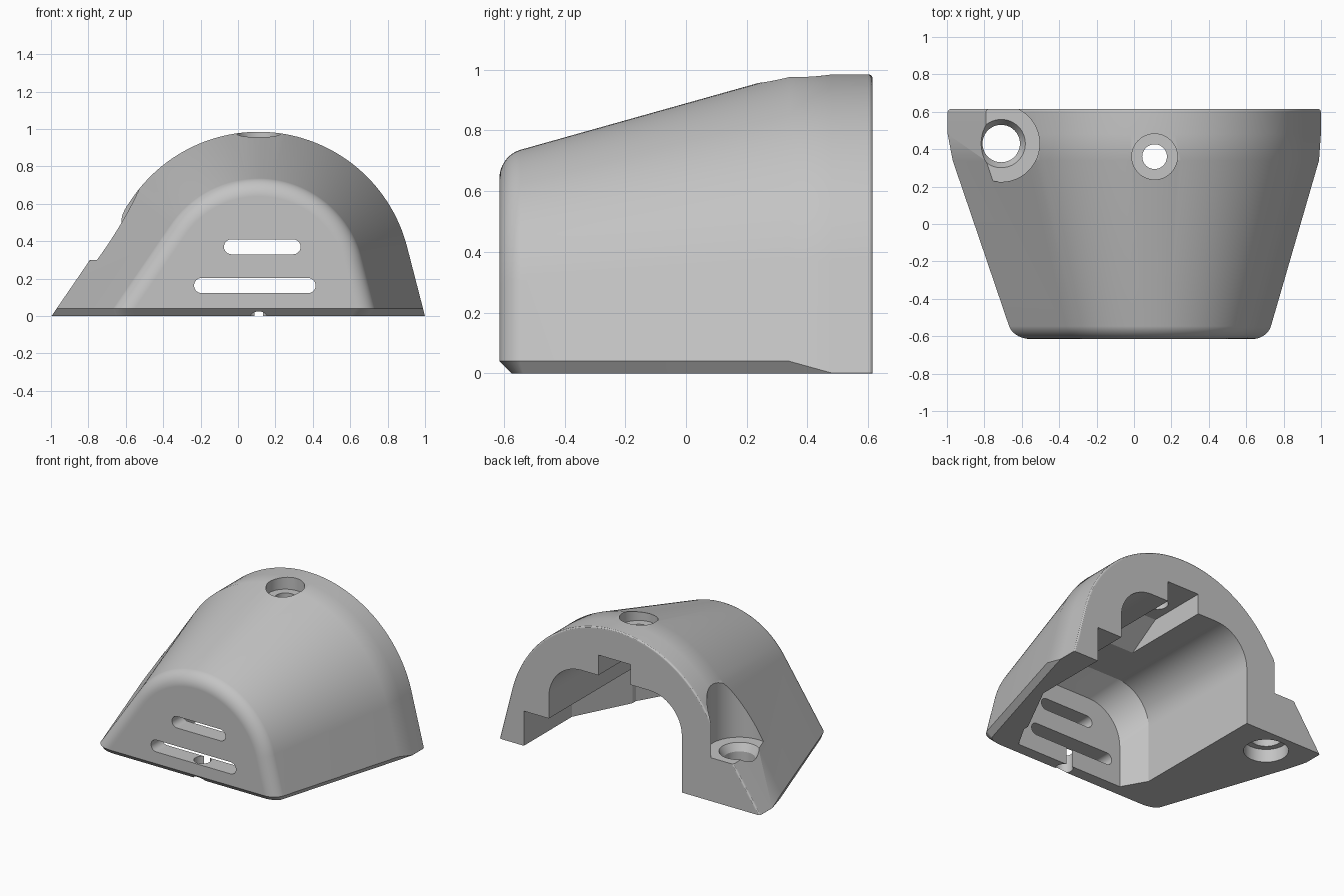
import bpy
import bmesh
from math import sin, cos, pi, atan2
from mathutils import Matrix

if "Cube" in bpy.data.objects:
    bpy.data.objects.remove(bpy.data.objects["Cube"])

TONE = (0.55, 0.55, 0.55, 1)
grey = bpy.data.materials.new("plain_grey")
grey.use_nodes = True
grey.diffuse_color = TONE
grey.node_tree.nodes["Principled BSDF"].inputs["Base Color"].default_value = TONE

CX, CZ = 0.11, 0.165      # axis of the domed body
BACK, FRONT = 0.615, -0.615


def new_object(name, bm):
    bmesh.ops.recalc_face_normals(bm, faces=bm.faces)
    mesh = bpy.data.meshes.new(name)
    bm.to_mesh(mesh)
    bm.free()
    mesh.materials.append(grey)
    obj = bpy.data.objects.new(name, mesh)
    bpy.context.scene.collection.objects.link(obj)
    return obj


def loft(name, rings, chamfered_front=False):
    """Skin a list of equal-length closed rings and cap both ends."""
    bm = bmesh.new()
    loops = [[bm.verts.new(p) for p in ring] for ring in rings]
    n = len(loops[0])
    for a, b in zip(loops, loops[1:]):
        for i in range(n):
            j = (i + 1) % n
            bm.faces.new((a[i], a[j], b[j], b[i]))
    first = loops[0]
    if chamfered_front:
        bm.faces.new(first[1:-1])
        bm.faces.new((first[0], first[1], first[-2], first[-1]))
    else:
        bm.faces.new(first)
    bm.faces.new(loops[-1])
    return new_object(name, bm)


def cylinder(name, x, y, r, z0, z1, r_top=None):
    bm = bmesh.new()
    bmesh.ops.create_cone(bm, cap_ends=True, segments=48, radius1=r,
                          radius2=r if r_top is None else r_top, depth=z1 - z0,
                          matrix=Matrix.Translation((x, y, (z0 + z1) / 2)))
    return new_object(name, bm)


def prism_x(name, side_profile, x0, x1):
    return loft(name, [[(x, y, z) for y, z in side_profile] for x in (x0, x1)])


def prism_y(name, profile, y0, y1):
    return loft(name, [[(x, y, z) for x, z in profile] for y in (y0, y1)])


def prism_z(name, plan, z0, z1):
    return loft(name, [[(x, y, z) for x, y in plan] for z in (z0, z1)])


# Body section: a dome with two unequal tangent flanks and a chamfered foot
A_LEFT, A_RIGHT = atan2(0.565, -0.825), atan2(0.25, 0.968)


def flank_x(angle, r, z):
    return CX + (r - (z - CZ) * sin(angle)) / cos(angle)


def body_ring(y, r):
    h = 0.04 * min(1, max(0.03, (0.48 - y) / 0.14))
    foot_y = y
    if y < -0.52:
        foot_y = -0.575 + (y - FRONT) * 0.055 / 0.095
    left = [(flank_x(A_LEFT, r, 0) + h, foot_y, 0), (flank_x(A_LEFT, r, h), y, h)]
    right = [(flank_x(A_RIGHT, r, h), y, h), (flank_x(A_RIGHT, r, 0) - h, foot_y, 0)]
    steps = 56
    arc = []
    for i in range(steps + 1):
        a = A_LEFT + (A_RIGHT - A_LEFT) * i / steps
        arc.append((CX + r * cos(a), y, CZ + r * sin(a)))
    return left + arc + right


R_BACK, R_FRONT = 0.82, 0.575
body_rings = []
for i in range(10):                     # rounded front edge, tangent to the taper
    t = 1.29 * i / 9
    body_rings.append(body_ring(FRONT + 0.095 * (1 - cos(t)), R_FRONT - 0.1 * (1 - sin(t))))
body_rings += [body_ring(0.34, R_BACK), body_ring(0.48, R_BACK)]
for i in range(4):                      # small rounded back edge
    t = pi / 2 * i / 3
    body_rings.append(body_ring(BACK - 0.015 * (1 - sin(t)), R_BACK - 0.015 * (1 - cos(t))))
body = loft("domed_housing", body_rings, chamfered_front=True)


# Inner cavity: round-shouldered arch that narrows at the front wall
def cavity_ring(y, half, top, rad=0.25):
    ring = [(CX - half, y, -0.1)]
    for side, start in ((-1, pi), (1, pi / 2)):
        for i in range(13):
            a = start - pi / 2 * i / 12
            ring.append((CX + side * (half - rad) + rad * cos(a), y, top - rad + rad * sin(a)))
    return ring + [(CX + half, y, -0.1)]


def slot(width, x, z, half_height):
    pts = []
    for side in (1, -1):
        for i in range(13):
            a = pi * i / 12 - side * pi / 2
            pts.append((x + side * (width / 2 - half_height) + half_height * cos(a),
                        z + half_height * sin(a)))
    return pts


cutters = [
    loft("cavity", [cavity_ring(-0.495, 0.41, 0.54), cavity_ring(-0.33, 0.505, 0.64),
                    cavity_ring(0.8, 0.51, 0.64)]),
    # Stepped recesses beside and above the cavity
    prism_z("side_recess", [(0.4, 0.8), (0.81, 0.8), (0.81, 0.09), (0.56, -0.4), (0.4, -0.4)],
            -0.12, 0.24),
    prism_x("top_recess", [(0.8, 0.4), (0.8, 0.78), (0.2, 0.78), (-0.05, 0.62), (-0.05, 0.4)],
            -0.005, 0.24),
    # Front vents
    prism_y("upper_vent", slot(0.41, 0.13, 0.37, 0.04), -0.8, -0.4),
    prism_y("lower_vent", slot(0.65, 0.09, 0.163, 0.041), -0.8, -0.4),
    # Top screw hole
    cylinder("top_counterbore", CX, 0.36, 0.122, 0.9, 1.2),
    cylinder("top_hole", CX, 0.36, 0.066, 0.7, 1.2),
    # Flank screw seat
    cylinder("seat_pocket", -0.71, 0.43, 0.205, 0.3, 1.2),
    cylinder("seat_hole", -0.71, 0.43, 0.1, -0.2, 0.5),
    cylinder("seat_rim", -0.71, 0.43, 0.1, 0.25, 0.31, 0.135),
    cylinder("seat_underside", -0.71, 0.43, 0.14, -0.1, 0.09),
    # Small drain rising into the lower vent
    cylinder("drain_well", CX, -0.545, 0.055, -0.13, 0.17),
]

for cutter in cutters:
    cutter.hide_render = True
    mod = body.modifiers.new(cutter.name, "BOOLEAN")
    mod.operation = "DIFFERENCE"
    mod.solver = "EXACT"
    mod.object = cutter

bpy.ops.object.select_all(action="DESELECT")
body.select_set(True)
bpy.context.view_layer.objects.active = body
for mod in list(body.modifiers):
    bpy.ops.object.modifier_apply(modifier=mod.name)
for cutter in cutters:
    bpy.data.objects.remove(cutter)

# Smooth curves, crisp edges, and flat shading across the broad flanks
bpy.ops.object.shade_smooth_by_angle(angle=pi / 7)
body.modifiers.new("even_shading", "WEIGHTED_NORMAL").keep_sharp = True
